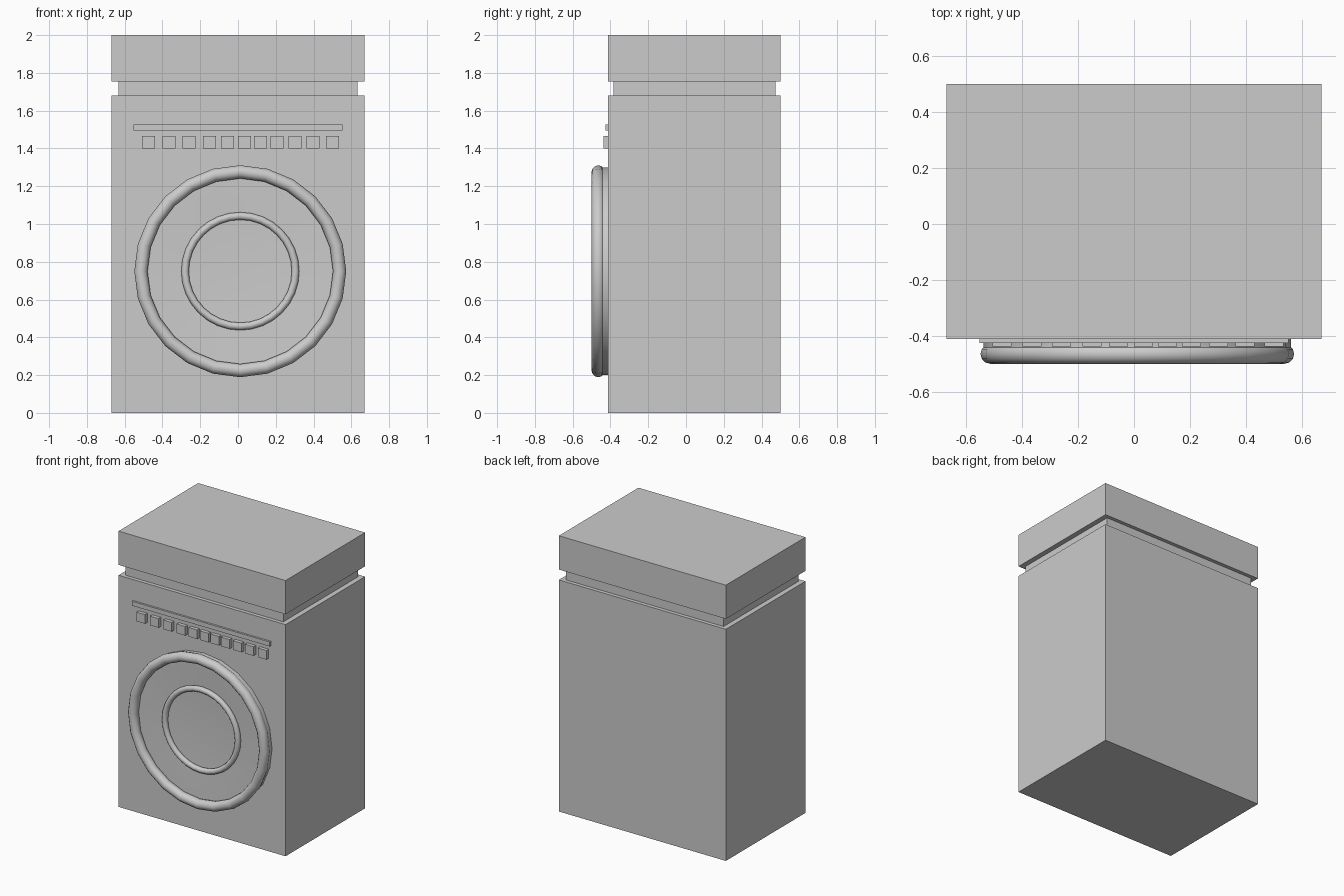
import bpy, bmesh, math
from mathutils import Matrix

if "Cube" in bpy.data.objects:
    bpy.data.objects.remove(bpy.data.objects["Cube"])

CX, CZ = 0.012, 0.75   # door centre
FRONT = -0.412         # cabinet front plane


def box(name, x0, x1, y0, y1, z0, z1):
    bm = bmesh.new()
    m = Matrix.Translation(((x0 + x1) / 2, (y0 + y1) / 2, (z0 + z1) / 2))
    m = m @ Matrix.Diagonal((x1 - x0, y1 - y0, z1 - z0, 1))
    bmesh.ops.create_cube(bm, size=1, matrix=m)
    return finish(name, bm)


def finish(name, bm):
    bmesh.ops.recalc_face_normals(bm, faces=bm.faces)
    me = bpy.data.meshes.new(name)
    bm.to_mesh(me)
    bm.free()
    ob = bpy.data.objects.new(name, me)
    bpy.context.collection.objects.link(ob)
    return ob


def smooth(ob, deg):
    bpy.ops.object.select_all(action='DESELECT')
    ob.select_set(True)
    bpy.context.view_layer.objects.active = ob
    bpy.ops.object.shade_smooth_by_angle(angle=math.radians(deg))


def lathe(name, profile, segs, closed=False):
    """Turn (radius, y) points about the door axis."""
    bm = bmesh.new()
    rings = []
    for r, y in profile:
        rings.append([bm.verts.new((CX + r * math.sin(2 * math.pi * i / segs), y,
                                    CZ + r * math.cos(2 * math.pi * i / segs)))
                      for i in range(segs)])
    pairs = list(zip(rings, rings[1:]))
    if closed:
        pairs.append((rings[-1], rings[0]))
    for a, b in pairs:
        for i in range(segs):
            j = (i + 1) % segs
            bm.faces.new((a[i], a[j], b[j], b[i]))
    if not closed:
        bm.faces.new(rings[0])
        bm.faces.new(rings[-1])
    return finish(name, bm)


def torus(name, major, minor, y, segs, sides=12):
    prof = [(major + minor * math.cos(2 * math.pi * k / sides),
             y + minor * math.sin(2 * math.pi * k / sides)) for k in range(sides)]
    ob = lathe(name, prof, segs, closed=True)
    smooth(ob, 40)
    return ob


# cabinet, recessed neck and top slab
box("cabinet", -0.67, 0.67, FRONT, 0.5, 0, 1.68)
box("neck", -0.633, 0.633, -0.385, 0.473, 1.68, 1.755)
box("top_slab", -0.67, 0.67, FRONT, 0.5, 1.755, 2.0)

# control strip and row of buttons
box("control_strip", -0.553, 0.553, -0.426, FRONT + 0.01, 1.496, 1.528)
for i, x in enumerate((-0.473, -0.365, -0.259, -0.151, -0.056, 0.034,
                       0.119, 0.206, 0.302, 0.397, 0.5)):
    box(f"button_{i + 1}", x - 0.034, x + 0.034, -0.438, FRONT + 0.01, 1.4, 1.466)

# shallow dished door with its two rings
door = lathe("door", [(0.55, FRONT + 0.01), (0.55, -0.443), (0.5, -0.443),
                      (0.29, -0.425)], 24)
smooth(door, 20)
torus("door_rim", 0.526, 0.035, -0.465, 24)
torus("window_rim", 0.2925, 0.02, -0.436, 32)
